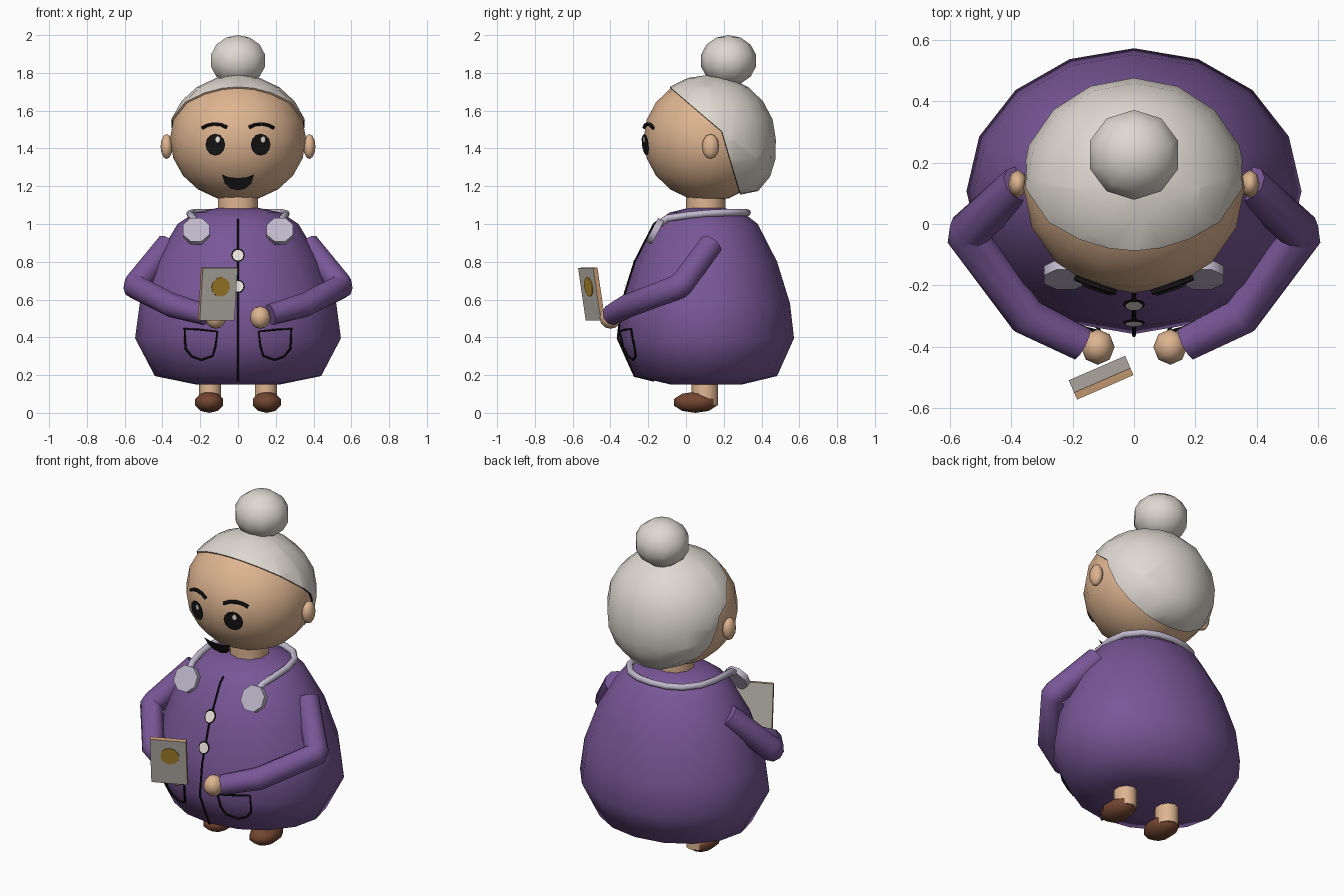
import bpy, bmesh
from math import radians, sin, cos, pi, sqrt
from mathutils import Matrix, Vector

if "Cube" in bpy.data.objects:
    bpy.data.objects.remove(bpy.data.objects["Cube"], do_unlink=True)


def material(name, r, g, b):
    m = bpy.data.materials.new(name)
    m.use_nodes = True
    m.diffuse_color = (r, g, b, 1)
    m.node_tree.nodes["Principled BSDF"].inputs["Base Color"].default_value = (r, g, b, 1)
    return m


PURPLE = material("purple cloth", .19, .095, .31)
SKIN = material("skin", .73, .46, .28)
HAIR = material("silver hair", .73, .69, .63)
BLACK = material("black", .008, .007, .007)
LILAC = material("pale lilac", .52, .48, .6)
GREY = material("card grey", .5, .47, .42)
TAN = material("card edge tan", .62, .36, .19)
GOLD = material("gold", .43, .25, .025)
BROWN = material("brown leather", .17, .06, .03)
WHITE = material("button white", .8, .75, .7)


def finish(name, bm, mats, smooth=50):
    mesh = bpy.data.meshes.new(name)
    bm.to_mesh(mesh)
    bm.free()
    for m in mats:
        mesh.materials.append(m)
    ob = bpy.data.objects.new(name, mesh)
    bpy.context.collection.objects.link(ob)
    if smooth:
        bpy.ops.object.select_all(action='DESELECT')
        ob.select_set(True)
        bpy.context.view_layer.objects.active = ob
        bpy.ops.object.shade_smooth_by_angle(angle=radians(smooth))
    return ob


def placed(loc, size, rot=None):
    return Matrix.Translation(loc) @ (rot or Matrix()) @ Matrix.Diagonal((*size, 1))


def ball(name, loc, size, mat, seg=10, rings=6):
    bm = bmesh.new()
    bmesh.ops.create_uvsphere(bm, u_segments=seg, v_segments=rings, radius=1,
                              matrix=placed(loc, size))
    return finish(name, bm, [mat], 80)


def drum(name, loc, size, mat, seg=10, rot=None):
    bm = bmesh.new()
    bmesh.ops.create_cone(bm, cap_ends=True, segments=seg, radius1=1, radius2=1,
                          depth=1, matrix=placed(loc, size, rot))
    return finish(name, bm, [mat])


def tube(name, pts, radius, mat, res=2, taper=None, closed=False):
    cu = bpy.data.curves.new(name, 'CURVE')
    cu.dimensions = '3D'
    cu.bevel_depth, cu.bevel_resolution, cu.use_fill_caps = radius, res, True
    sp = cu.splines.new('POLY')
    sp.points.add(len(pts) - 1)
    sp.use_cyclic_u = closed
    for i, p in enumerate(pts):
        sp.points[i].co = (*p, 1)
        sp.points[i].radius = taper[i] if taper else 1
    tmp = bpy.data.objects.new(name + " path", cu)
    bpy.context.collection.objects.link(tmp)
    dg = bpy.context.evaluated_depsgraph_get()
    mesh = bpy.data.meshes.new_from_object(tmp.evaluated_get(dg))
    bm = bmesh.new()
    bm.from_mesh(mesh)
    bpy.data.objects.remove(tmp)
    bpy.data.curves.remove(cu)
    bpy.data.meshes.remove(mesh)
    return finish(name, bm, [mat])


def patch(name, pts, front, out, mat):
    """Thin painted shape laid over a front surface."""
    bm = bmesh.new()
    bm.faces.new([bm.verts.new((x, front(x, z) - out, z)) for x, z in pts])
    return finish(name, bm, [mat], 0)


def oval(x, z, rx, rz, n=12):
    return [(x + rx * cos(2 * pi * i / n), z + rz * sin(2 * pi * i / n)) for i in range(n)]


# Dress: lathed profile, slightly flattened front to back
PROFILE = [(.22, .15), (.44, .195), (.545, .395), (.52, .58), (.44, .8),
           (.32, 1.0), (.23, 1.06), (.11, 1.085)]
BODY_Y, FLAT = .107, .853
bm = bmesh.new()
loops = [[bm.verts.new((r * cos(pi * i / 8), BODY_Y + FLAT * r * sin(pi * i / 8), z))
          for i in range(16)] for r, z in PROFILE]
for a, b in zip(loops, loops[1:]):
    for i in range(16):
        j = (i + 1) % 16
        bm.faces.new((a[i], a[j], b[j], b[i]))
bm.faces.new(loops[0][::-1])
bm.faces.new(loops[-1])
finish("dress", bm, [PURPLE], 60)


def dress_front(x, z):
    for (r0, z0), (r1, z1) in zip(PROFILE, PROFILE[1:]):
        if z0 <= z <= z1:
            r = r0 + (r1 - r0) * (z - z0) / (z1 - z0)
            return BODY_Y - FLAT * sqrt(max(r * r - x * x, 0))
    return BODY_Y


# Head, neck and bun
HEAD, HEAD_SIZE = Vector((0, .12, 1.45)), Vector((.36, .345, .33))


def face_front(x, z):
    k = 1 - (x / HEAD_SIZE.x) ** 2 - ((z - HEAD.z) / HEAD_SIZE.z) ** 2
    return HEAD.y - HEAD_SIZE.y * sqrt(max(k, 0))


ball("head", HEAD, HEAD_SIZE, SKIN, 16, 10)
drum("neck", (0, .105, 1.1), (.11, .105, .14), SKIN)
ball("hair_bun", (0, .225, 1.865), (.155, .15, .135), HAIR, 10, 7)

# Hair shell: opened at the face along two slanted planes
bm = bmesh.new()
bmesh.ops.create_uvsphere(bm, u_segments=16, v_segments=10, radius=1,
                          matrix=placed(HEAD, HEAD_SIZE * 1.03))
TEMPLE = Vector((0, .19, 1.49))
TOP_N, BACK_N = Vector((0, .23, .27)), Vector((0, .34, .1))
for n in (TOP_N, BACK_N):
    bmesh.ops.bisect_plane(bm, geom=bm.verts[:] + bm.edges[:] + bm.faces[:],
                           plane_co=TEMPLE, plane_no=n)
cut = []
for f in bm.faces:
    d = f.calc_center_median() - TEMPLE
    if d.dot(TOP_N) < 0 and d.dot(BACK_N) < 0:
        cut.append(f)
bmesh.ops.delete(bm, geom=cut, context='FACES')
for v in bm.verts:
    if v.co.y > .3 and v.co.z < 1.42:
        v.co.y += .22 * (1.42 - v.co.z)
rim = bmesh.ops.extrude_edge_only(bm, edges=[e for e in bm.edges if e.is_boundary])["geom"]
for g in rim:
    if isinstance(g, bmesh.types.BMVert):
        g.co = HEAD + (g.co - HEAD) * .96
for g in rim:
    if isinstance(g, bmesh.types.BMFace):
        g.material_index = 1 if g.calc_center_median().z < 1.53 else 2
finish("hair", bm, [HAIR, BLACK, SKIN])

# Mouth
patch("mouth", [(-.085, 1.262), (-.07, 1.215), (-.04, 1.188), (0, 1.178), (.04, 1.188),
                (.07, 1.215), (.085, 1.262), (.05, 1.248), (0, 1.243), (-.05, 1.248)],
      lambda x, z: -.2 + (1.262 - z) * .42, 0, BLACK)

# Front closure and buttons
tube("closure_line", [(0, dress_front(0, z) - .004, z)
                      for z in (.17, .195, .3, .395, .58, .8, 1.0, 1.025)], .006, BLACK, 1)
for i, z in enumerate((.835, .67)):
    patch(f"button_edge_{i}", oval(0, z, .036, .036), dress_front, .013, BLACK)
    patch(f"button_{i}", oval(0, z, .029, .029), dress_front, .017, WHITE)

# Paired parts
for side, s in (("left", 1), ("right", -1)):
    # Face
    ball(f"{side}_ear", (s * .378, .13, 1.41), (.032, .046, .066), SKIN, 8, 6)
    patch(f"{side}_eye", oval(s * .12, 1.42, .052, .058), face_front, .016, BLACK)
    patch(f"{side}_eye_glint", oval(s * .12 + .012, 1.447, .014, .018, 8),
          face_front, .022, WHITE)
    tube(f"{side}_brow", [(s * x, face_front(x, z) - .008, z) for x, z in
                          ((.06, 1.512), (.09, 1.526), (.13, 1.53), (.165, 1.522), (.19, 1.508))],
         .01, BLACK, 1)
    # Sleeves and hands
    tube(f"{side}_sleeve", [(s * .37, .13, .89), (s * .535, -.02, .685), (s * .54, -.045, .665),
                            (s * .35, -.3, .57), (s * .17, -.39, .52)],
         .065, PURPLE, 3, (1, 1.05, 1.05, 1, .88))
    ball(f"{side}_hand", (s * .118, -.4, .505), (.055, .058, .06), SKIN, 8, 6)
    # Pocket outline
    tube(f"{side}_pocket", [(s * x, dress_front(x, z) - .008, z) for x, z in
                            ((.11, .43), (.2, .44), (.283, .445), (.278, .34), (.245, .298),
                             (.195, .28), (.135, .3), (.12, .35))], .006, BLACK, 1, closed=True)
    # Collar tips
    drum(f"{side}_collar_tip", (s * .222, -.165, .962), (.076, .076, .035), LILAC, 8,
         Matrix.Rotation(radians(62), 4, 'X') @ Matrix.Rotation(pi / 8, 4, 'Z'))
    # Legs and shoes
    drum(f"{side}_leg", (s * .148, .1, .12), (.062, .07, .16), SKIN)
    ball(f"{side}_shoe", (s * .153, .05, .056), (.082, .12, .056), BROWN, 10, 5)

# Collar cord looping behind the neck
half = [(.225, -.14, 1.0), (.235, -.1, 1.03), (.25, .0, 1.045), (.255, .1, 1.055),
        (.235, .2, 1.06), (.17, .28, 1.06), (.09, .315, 1.06)]
tube("collar_cord", half + [(0, .325, 1.06)] + [(-x, y, z) for x, y, z in half[::-1]],
     .019, LILAC)

# Held card: grey faces, tan edges, gold disc on the front
turn = Matrix.Rotation(radians(23.5), 4, 'Z') @ Matrix.Rotation(radians(9), 4, 'X')
spot = Vector((-.107, -.5, .63))
bm = bmesh.new()
bmesh.ops.create_cube(bm, size=1, matrix=placed((0, 0, 0), (.2, .025, .28)))
bm.normal_update()
for f in bm.faces:
    f.material_index = 0 if abs(f.normal.y) > .5 else 1
bm.transform(Matrix.Translation(spot) @ turn)
finish("card", bm, [GREY, TAN], 0)
drum("card_disc", spot + turn @ Vector((.008, -.014, .04)), (.052, .052, .006), GOLD, 12,
     turn @ Matrix.Rotation(pi / 2, 4, 'X'))
